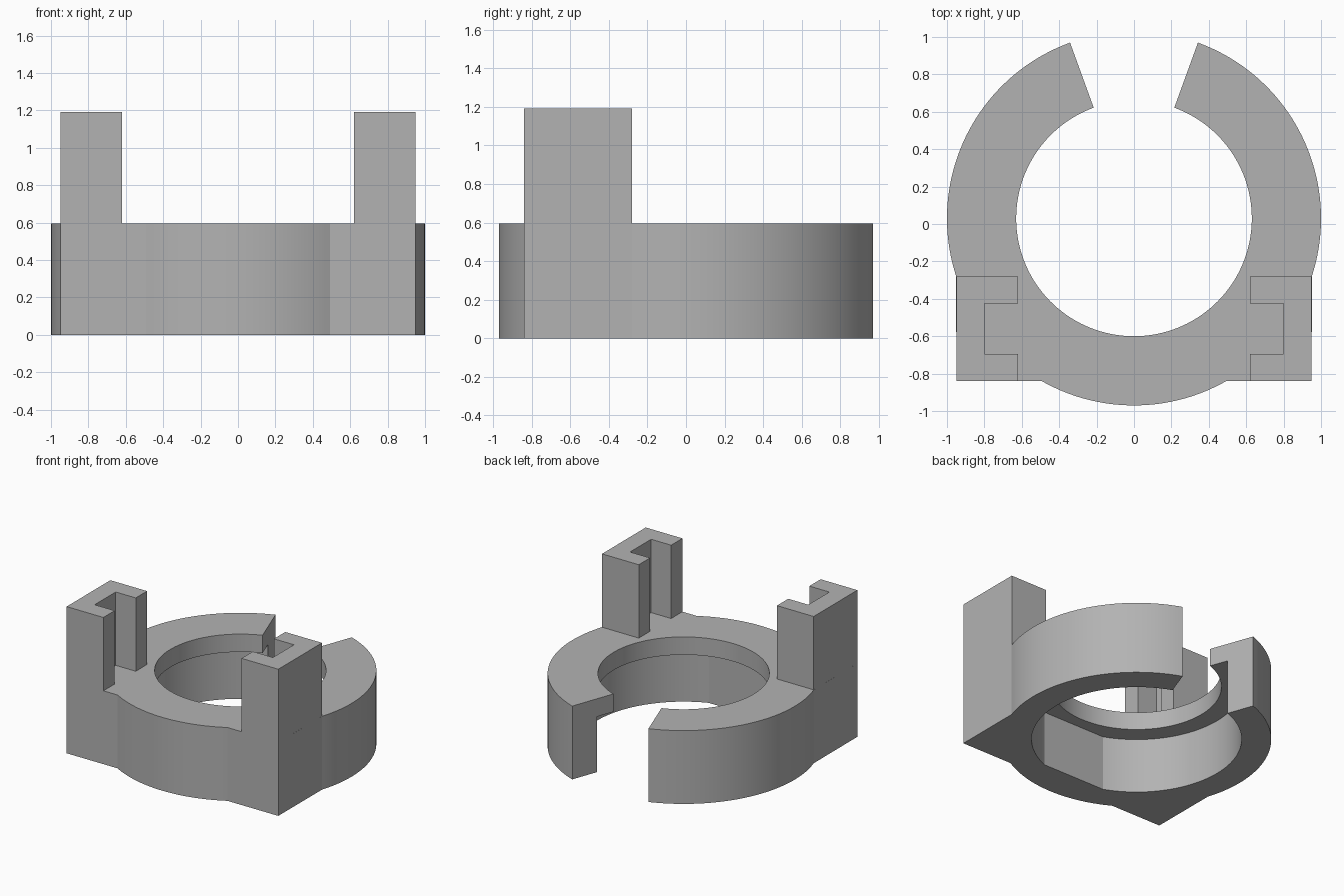
import bpy
import bmesh
from math import cos, sin, radians, asin, degrees

cube = bpy.data.objects.get("Cube")
if cube:
    bpy.data.objects.remove(cube, do_unlink=True)

CY = 0.03                       # ring centre in y
TOP, LEDGE, POST_TOP = 0.595, 0.45, 1.19
OUTER, HOLE, BORE = 1.0, 0.63, 0.78
BLOCK_X, BLOCK_FRONT, BLOCK_BACK = 0.95, -0.84, -0.28

grey = bpy.data.materials.new("plain grey")
grey.use_nodes = True
colour = (0.45, 0.45, 0.45, 1)
grey.diffuse_color = colour
grey.node_tree.nodes["Principled BSDF"].inputs["Base Color"].default_value = colour


def arc(radius, start, end, steps):
    """Points on a circle round the ring centre, angles in degrees."""
    angles = [radians(start + (end - start) * i / steps) for i in range(steps + 1)]
    return [(radius * cos(a), CY + radius * sin(a)) for a in angles]


def prism(name, outline, bottom, top):
    """Extrude a flat outline straight up."""
    bm = bmesh.new()
    face = bm.faces.new([bm.verts.new((x, y, bottom)) for x, y in outline])
    grown = bmesh.ops.extrude_face_region(bm, geom=[face])
    verts = [g for g in grown["geom"] if isinstance(g, bmesh.types.BMVert)]
    bmesh.ops.translate(bm, verts=verts, vec=(0, 0, top - bottom))
    bmesh.ops.recalc_face_normals(bm, faces=bm.faces)
    mesh = bpy.data.meshes.new(name)
    bm.to_mesh(mesh)
    bm.free()
    mesh.materials.append(grey)
    obj = bpy.data.objects.new(name, mesh)
    bpy.context.collection.objects.link(obj)
    return obj


def combine(target, tool, operation):
    """Apply a boolean and discard its tool."""
    mod = target.modifiers.new(operation, "BOOLEAN")
    mod.operation, mod.object, mod.solver = operation, tool, "EXACT"
    bpy.context.view_layer.objects.active = target
    bpy.ops.object.modifier_apply(modifier=mod.name)
    bpy.data.objects.remove(tool, do_unlink=True)


# Split ring with a square shoulder at each front corner
side = degrees(asin((BLOCK_BACK - CY) / OUTER))
front = degrees(asin((BLOCK_FRONT - CY) / OUTER))
outline = arc(OUTER, -250, -180 - side, 40)
outline += [(-BLOCK_X, BLOCK_FRONT)]
outline += arc(OUTER, -180 - front, front, 30)
outline += [(BLOCK_X, BLOCK_FRONT)]
outline += arc(OUTER, side, 70, 40)
outline += arc(HOLE, 70, -250, 120)
ring = prism("split_ring", outline, 0, TOP)

# Wider bore underneath, with a flat at the front
bore = prism("bore_cutter", arc(BORE, -68.7, 248.7, 110), -0.2, LEDGE)
bore.hide_render = True
combine(ring, bore, "DIFFERENCE")

# Slotted posts facing each other
half_post = [(0.62, BLOCK_FRONT), (BLOCK_X, BLOCK_FRONT), (BLOCK_X, BLOCK_BACK),
             (0.62, BLOCK_BACK), (0.62, -0.425), (0.80, -0.425),
             (0.80, -0.695), (0.62, -0.695)]
for name, sign in (("left_post", 1), ("right_post", -1)):
    post = prism(name, [(sign * x, y) for x, y in half_post], TOP, POST_TOP)
    combine(ring, post, "UNION")

bpy.ops.object.select_all(action="DESELECT")
ring.select_set(True)
bpy.context.view_layer.objects.active = ring
bpy.ops.object.shade_smooth_by_angle(angle=radians(15))
